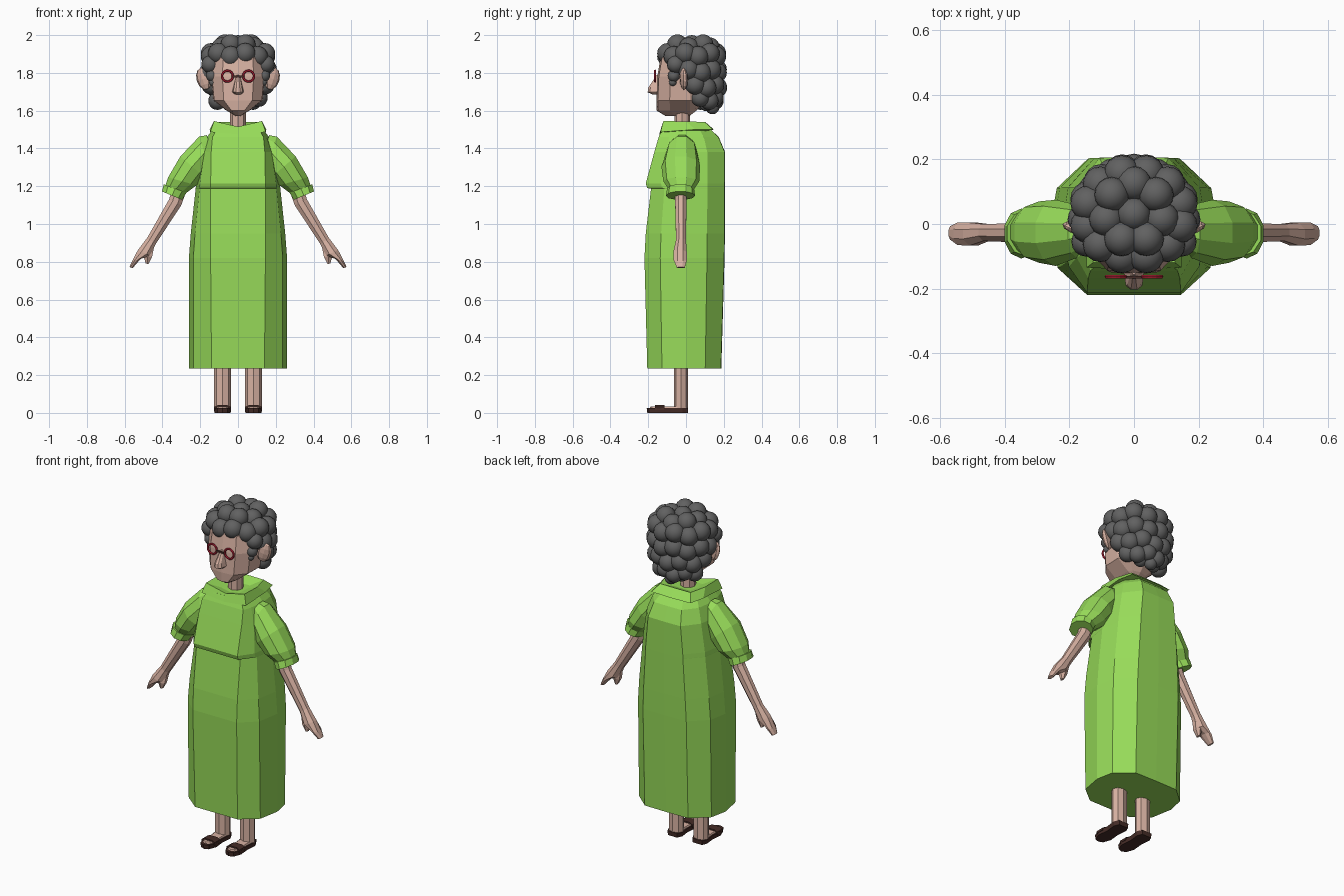
import bpy, bmesh, math
from mathutils import Vector, Matrix

if "Cube" in bpy.data.objects:
    bpy.data.objects.remove(bpy.data.objects["Cube"])


def material(name, rgb):
    m = bpy.data.materials.new(name)
    m.diffuse_color = (*rgb, 1)
    m.use_nodes = True
    m.node_tree.nodes["Principled BSDF"].inputs["Base Color"].default_value = m.diffuse_color
    return m


GREEN = material("green cloth", (0.31, 0.71, 0.10))
SKIN = material("skin", (0.68, 0.44, 0.36))
HAIR = material("grey hair", (0.12, 0.12, 0.12))
BROWN = material("brown leather", (0.06, 0.025, 0.02))
RED = material("red frame", (0.60, 0.02, 0.05))


def finish(name, bm, mat, smooth=False):
    bmesh.ops.recalc_face_normals(bm, faces=bm.faces)
    me = bpy.data.meshes.new(name)
    bm.to_mesh(me)
    bm.free()
    me.materials.append(mat)
    for p in me.polygons:
        p.use_smooth = smooth
    ob = bpy.data.objects.new(name, me)
    bpy.context.collection.objects.link(ob)
    return ob


def loft(name, rings, mat):
    """Skin a list of equal-length point rings and cap both ends."""
    bm = bmesh.new()
    vs = [[bm.verts.new(p) for p in r] for r in rings]
    n = len(vs[0])
    for a, b in zip(vs, vs[1:]):
        for i in range(n):
            bm.faces.new((a[i], a[(i + 1) % n], b[(i + 1) % n], b[i]))
    bm.faces.new(vs[0])
    bm.faces.new(vs[-1])
    return finish(name, bm, mat)


def mirror_ring(half):
    """Complete a half outline (first and last points on x = 0)."""
    return half + [(-x, y, z) for x, y, z in half[-2:0:-1]]


def limb(name, sections, n, mat, s):
    """Sections: outer x, z, inner x, z, front y, back y."""
    rings = []
    for ox, oz, ix, iz, y0, y1 in sections:
        o, i = Vector((ox, 0, oz)), Vector((ix, 0, iz))
        c, h = (o + i) / 2, (o - i) / 2
        ring = []
        for k in range(n):
            a = 2 * math.pi * (k + 0.5) / n
            f = 1 / math.cos(math.pi / n)
            p = c + h * math.cos(a) * f
            ring.append((s * p.x, (y0 + y1) / 2 + (y1 - y0) / 2 * math.sin(a), p.z))
        rings.append(ring)
    return loft(name, rings, mat)


def oval(z, rx, y0, y1, n=12, x=0):
    return [(x + rx * math.cos(2 * math.pi * k / n),
             (y0 + y1) / 2 + (y1 - y0) / 2 * math.sin(2 * math.pi * k / n), z) for k in range(n)]


# Dress: z, half width, front y, back y, front panel half width
def dress_ring(z, w, yf, yb, fx):
    return mirror_ring([(0, yf, z), (fx, yf, z), (max(0.91 * w, fx), yf * 0.62, z), (w, 0, z),
                        (0.92 * w, yb * 0.55, z), (0.55 * w, yb, z), (0, yb * 1.01, z)])


loft("dress", [dress_ring(*r) for r in (
    (0.235, 0.26, -0.205, 0.185, 0.14), (0.82, 0.26, -0.22, 0.202, 0.145),
    (0.95, 0.25, -0.213, 0.204, 0.145), (1.188, 0.224, -0.185, 0.205, 0.145),
    (1.19, 0.224, -0.205, 0.205, 0.145), (1.215, 0.222, -0.213, 0.205, 0.145),
    (1.38, 0.195, -0.168, 0.205, 0.142), (1.46, 0.165, -0.145, 0.172, 0.135),
    (1.505, 0.13, -0.125, 0.125, 0.11))], GREEN)

# Collar: folded strip with a shallow dip at the front
loft("collar", [mirror_ring(h) for h in (
    [(0, -.09, 1.48), (.10, -.09, 1.485), (.11, .03, 1.49), (.09, .09, 1.49), (0, .09, 1.49)],
    [(0, -.142, 1.475), (.147, -.135, 1.487), (.15, .05, 1.50), (.13, .143, 1.50), (0, .148, 1.50)],
    [(0, -.118, 1.515), (.127, -.12, 1.545), (.128, .0, 1.543), (.10, .10, 1.54), (0, .102, 1.54)],
    [(0, -.08, 1.51), (.06, -.07, 1.515), (.06, .0, 1.515), (.05, .04, 1.515), (0, .04, 1.515)])], GREEN)

for s, side in ((1, "left"), (-1, "right")):
    # Puffed sleeve and cuff
    limb(side + "_sleeve", [(.165, 1.47, .13, 1.36, -.08, .04), (.205, 1.463, .15, 1.29, -.105, .06),
                            (.305, 1.358, .18, 1.25, -.13, .075), (.37, 1.247, .22, 1.205, -.12, .07),
                            (.385, 1.20, .28, 1.16, -.09, .04)], 10, GREEN, s)
    limb(side + "_cuff", [(.393, 1.21, .273, 1.165, -.10, .043), (.402, 1.172, .296, 1.128, -.107, .048)],
         10, GREEN, s)
    # Arm with mitten hand and thumb
    limb(side + "_arm", [(.345, 1.20, .275, 1.17, -.06, .005), (.365, 1.13, .30, 1.10, -.06, .005),
                         (.482, .925, .435, .895, -.055, .002), (.53, .862, .465, .832, -.07, .007),
                         (.56, .805, .516, .815, -.068, .007), (.575, .772, .558, .766, -.05, -.005)],
         8, SKIN, s)
    limb(side + "_thumb", [(.50, .88, .445, .875, -.05, -.005), (.50, .83, .455, .825, -.055, -.01),
                           (.488, .79, .474, .789, -.045, -.02)], 6, SKIN, s)
    # Leg
    loft(side + "_leg", [oval(z, .045, -.063, .01, 8, s * .082) for z in (.025, .27)], SKIN)

    # Sandal: sole, foot and strap
    def foot_outline(z, w, y0, y1):
        return [(s * .082 + x * w, y, z) for x, y in (
            (-.7, y1), (.7, y1), (1, y1 - .03), (.85, -.08), (1, -.15), (.6, y0 + .01),
            (0, y0), (-.6, y0 + .01), (-1, -.15), (-.85, -.08), (-1, y1 - .03))]
    loft(side + "_sole", [foot_outline(.0, .043, -.205, .01), foot_outline(.026, .046, -.208, .012)], BROWN)
    loft(side + "_foot", [foot_outline(.02, .041, -.195, .005), foot_outline(.034, .034, -.187, 0)], SKIN)
    loft(side + "_strap", [[(s * .082 + x, y, z) for x, z in
                            ((-.046, .015), (-.042, .032), (-.025, .042), (.025, .042), (.042, .032), (.046, .015))]
                           for y in (-.165, -.115)], BROWN)

    # Ear: tilted flat shell
    bm = bmesh.new()
    bmesh.ops.create_uvsphere(bm, u_segments=8, v_segments=6, radius=1, matrix=(
        Matrix.Translation((s * .182, -.012, 1.768)) @ Matrix.Rotation(s * .3, 4, 'Y')
        @ Matrix.Rotation(s * .35, 4, 'Z') @ Matrix.Diagonal((.04, .018, .06, 1))))
    finish(side + "_ear", bm, SKIN)

    # Spectacle ring
    bpy.ops.mesh.primitive_torus_add(major_segments=16, minor_segments=6, major_radius=.029, minor_radius=.006,
                                     location=(s * .056, -.163, 1.783), rotation=(math.pi / 2, 0, 0))
    bpy.context.object.name = side + "_spectacle_ring"
    bpy.context.object.data.materials.append(RED)

# Spectacle bridge
loft("spectacle_bridge", [[(x, -.165 + .004 * a, 1.78 + .005 * b) for a, b in
                           ((-1, -1), (1, -1), (1, 1), (-1, 1))] for x in (-.028, .028)], BROWN)

# Neck
loft("neck", [oval(z, .042, -.062, .022, 8) for z in (1.48, 1.64)], SKIN)


# Head: flat-sided face with pointed chin
def head_ring(z, w, yf, yb):
    return mirror_ring([(0, yf, z), (.58 * w, yf + .008, z), (.97 * w, yf * .55, z), (w, .02, z),
                        (.75 * w, yb * .75, z), (0, yb, z)])


loft("head", [head_ring(*r) for r in (
    (1.573, .015, -.11, .02), (1.60, .06, -.155, .055), (1.655, .13, -.157, .10), (1.78, .143, -.152, .14),
    (1.88, .135, -.135, .14), (1.95, .08, -.07, .10))], SKIN)

# Nose
loft("nose", [[(-w, -.14, z), (w, -.14, z), (w * .8, y + .012, z), (w * .35, y, z - .003),
               (-w * .35, y, z - .003), (-w * .8, y + .012, z)]
              for z, w, y in ((1.79, .01, -.157), (1.725, .026, -.20), (1.70, .032, -.203), (1.688, .022, -.175))],
     SKIN)

# Hair: scalp plus rows of curls
bm = bmesh.new()


def ball(p, r):
    bmesh.ops.create_uvsphere(bm, u_segments=16, v_segments=10, radius=1,
                              matrix=Matrix.Translation(p) @ Matrix.Diagonal((*(r if isinstance(r, tuple) else (r,) * 3), 1)))


ball((0, .04, 1.81), (.15, .14, .15))
ball((0, .03, 1.948), .052)
# z, x radius, y radius, centre y, count, half sweep in degrees from the back, curl radius
for z, rx, ry, cy, n, sweep, r in (
        (1.942, .088, .09, .035, 7, 154, .054), (1.895, .147, .132, .03, 12, 165, .055),
        (1.81, .152, .135, .03, 8, 97, .055), (1.73, .142, .13, .035, 7, 84, .053),
        (1.66, .115, .115, .04, 6, 72, .048), (1.625, .06, .09, .05, 3, 50, .036)):
    for k in range(n):
        a = math.radians(90 - sweep + 2 * sweep * k / (n - 1))
        wobble = .008 * (-1) ** k
        ball((rx * math.cos(a), cy + ry * math.sin(a), z + wobble), r)
# Sideburns
for s in (1, -1):
    ball((s * .148, -.055, 1.845), .046)
    ball((s * .138, -.065, 1.785), .032)
    ball((s * .133, -.07, 1.75), .02)
finish("hair", bm, HAIR, smooth=True)
